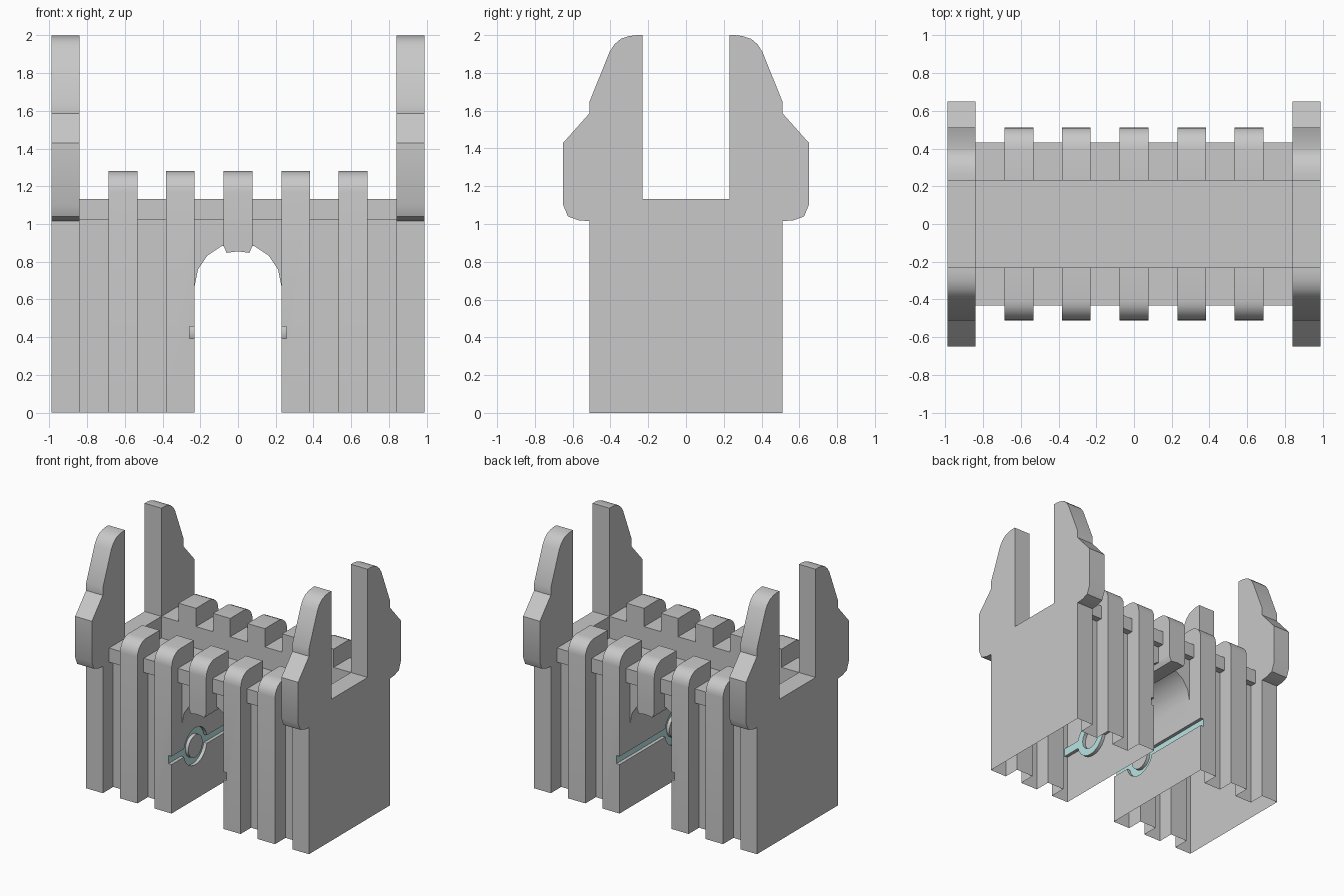
import bpy
import bmesh
import math
from mathutils import Matrix, Vector

cube = bpy.data.objects.get("Cube")
if cube:
    bpy.data.objects.remove(cube, do_unlink=True)


def material(name, color):
    mat = bpy.data.materials.new(name)
    mat.use_nodes = True
    mat.diffuse_color = color
    mat.node_tree.nodes["Principled BSDF"].inputs["Base Color"].default_value = color
    return mat


GREY = material("stone grey", (0.58, 0.58, 0.58, 1))
TEAL = material("pale teal", (0.48, 0.78, 0.77, 1))


def finish(name, bm, teal_ends=False):
    bmesh.ops.recalc_face_normals(bm, faces=bm.faces)
    for face in bm.faces:
        face.material_index = int(teal_ends and abs(face.normal.x) > 0.9)
    mesh = bpy.data.meshes.new(name)
    bm.to_mesh(mesh)
    bm.free()
    mesh.materials.append(GREY)
    mesh.materials.append(TEAL)
    obj = bpy.data.objects.new(name, mesh)
    bpy.context.collection.objects.link(obj)
    return obj


def extrude(name, points, depth):
    """Fill a closed 3D outline and extrude it along depth."""
    bm = bmesh.new()
    face = bm.faces.new([bm.verts.new(p) for p in points])
    result = bmesh.ops.extrude_face_region(bm, geom=[face])
    verts = [v for v in result["geom"] if isinstance(v, bmesh.types.BMVert)]
    bmesh.ops.translate(bm, verts=verts, vec=Vector(depth))
    return finish(name, bm)


def side_profile(name, profile, x0, x1):
    return extrude(name, [(x0, y, z) for y, z in profile], (x1 - x0, 0, 0))


def front_profile(name, profile, y):
    return extrude(name, [(x, -y, z) for x, z in profile], (0, 2 * y, 0))


def combine(target, other, operation):
    """Apply a boolean to target and discard the other object."""
    mod = target.modifiers.new("combine", "BOOLEAN")
    mod.operation = operation
    mod.solver = "EXACT"
    mod.object = other
    bpy.ops.object.select_all(action="DESELECT")
    target.select_set(True)
    bpy.context.view_layer.objects.active = target
    bpy.ops.object.modifier_apply(modifier=mod.name)
    bpy.data.objects.remove(other, do_unlink=True)


INNER, OUTER, STEP = 0.23, 0.84, 0.305   # passage, end panels, rib spacing
HALF, BURIED = 0.077, 0.05               # half rib width, overlap inside the wall
RECESS, FRONT, DECK, FLOOR = 0.38, 0.512, 1.133, 0.96
parts = []

# Core block with the arched passage; its top is the floor of the walkway
arch = [(INNER * math.cos(a), 0.67 + INNER * math.sin(a))
        for a in (math.pi * i / 8 for i in range(9))]
side = OUTER + BURIED
outline = [(-side, 0), (-side, FLOOR), (side, FLOOR), (side, 0), (INNER, 0)]
gate = front_profile("gate_shell", outline + arch + [(-INNER, 0)], RECESS)

# Keystone band along the crown of the passage
key = [(HALF, 0.93), (HALF, 0.885), (0.06, 0.847)]
parts.append(front_profile("keystone", key + [(0, 0.855)]
                           + [(-x, z) for x, z in reversed(key)], FRONT))

# Parapets with overhanging ledges, and ribs with rounded battlements
crown = [(FRONT - 0.11 + 0.11 * math.sin(a), 1.17 + 0.11 * math.cos(a))
         for a in (math.pi / 2 * i / 6 for i in range(7))]
parapet = [(0.23, 0.93), (0.23, DECK), (0.433, DECK), (0.433, 1.02),
           (RECESS, 1.02), (RECESS, 0.93)]
for sign, label in ((-1, "front"), (1, "back")):
    parts.append(side_profile(f"{label}_parapet", [(sign * y, z) for y, z in parapet],
                              -side, side))
    for i in range(-2, 3):
        low = 0 if i else 0.9
        rib = [(0.23, 1.05), (0.23, 1.28)] + crown
        rib += [(FRONT, low), (RECESS - BURIED, low), (RECESS - BURIED, 1.05)]
        x0, x1 = i * STEP - HALF, i * STEP + HALF
        # The ribs beside the passage are flush with its walls
        if i == 1:
            x0 = INNER
        elif i == -1:
            x1 = -INNER
        parts.append(side_profile(f"{label}_rib_{i + 3}",
                                  [(sign * y, z) for y, z in rib], x0, x1))

# End panels with twin horns
horn = [(FRONT, 0), (FRONT, 1.015), (0.57, 1.02), (0.625, 1.04), (0.65, 1.1),
        (0.65, 1.43), (FRONT, 1.585), (FRONT, 1.645), (0.405, 1.91),
        (0.38, 1.95), (0.345, 1.98), (0.3, 1.995), (0.26, 2), (0.23, 2), (0.23, DECK)]
panel = horn + [(-y, z) for y, z in reversed(horn)]
for x0, label in ((OUTER, "left"), (-0.988, "right")):
    parts.append(side_profile(f"{label}_end_panel", panel, x0, x0 + 0.148))

for part in parts:
    combine(gate, part, "UNION")

# Stripe and ring grooves in both passage walls, with teal floors
REACH, RING_Y, RING_Z = 0.257, -0.21, 0.425


def stripe_cutter(y0, y1):
    bm = bmesh.new()
    bmesh.ops.create_cube(bm, size=1)
    bmesh.ops.scale(bm, verts=bm.verts, vec=(2 * REACH, y1 - y0, 0.065))
    bmesh.ops.translate(bm, verts=bm.verts, vec=(0, (y0 + y1) / 2, RING_Z))
    return finish("stripe_cutter", bm, True)


def ring_cutter(inner, outer, steps=32):
    bm = bmesh.new()
    section = [(-REACH, inner), (REACH, inner), (REACH, outer), (-REACH, outer)]
    rings = []
    for i in range(steps):
        turn = Matrix.Rotation(2 * math.pi * i / steps, 4, "X")
        rings.append([bm.verts.new(turn @ Vector((x, r, 0)) + Vector((0, RING_Y, RING_Z)))
                      for x, r in section])
    for a, b in zip(rings, rings[1:] + rings[:1]):
        for j in range(4):
            k = (j + 1) % 4
            bm.faces.new((a[j], a[k], b[k], b[j]))
    return finish("ring_cutter", bm, True)


for cutter in (stripe_cutter(-0.6, RING_Y - 0.12), stripe_cutter(RING_Y + 0.12, 0.6),
               ring_cutter(0.09, 0.148)):
    combine(gate, cutter, "DIFFERENCE")

# Open the underside so the gate is a hollow shell
bm = bmesh.new()
bm.from_mesh(gate.data)
bottom = [f for f in bm.faces if all(v.co.z < 0.001 for v in f.verts)]
bmesh.ops.delete(bm, geom=bottom, context="FACES")
bm.to_mesh(gate.data)
bm.free()
bpy.ops.object.shade_smooth_by_angle(angle=math.radians(32))
